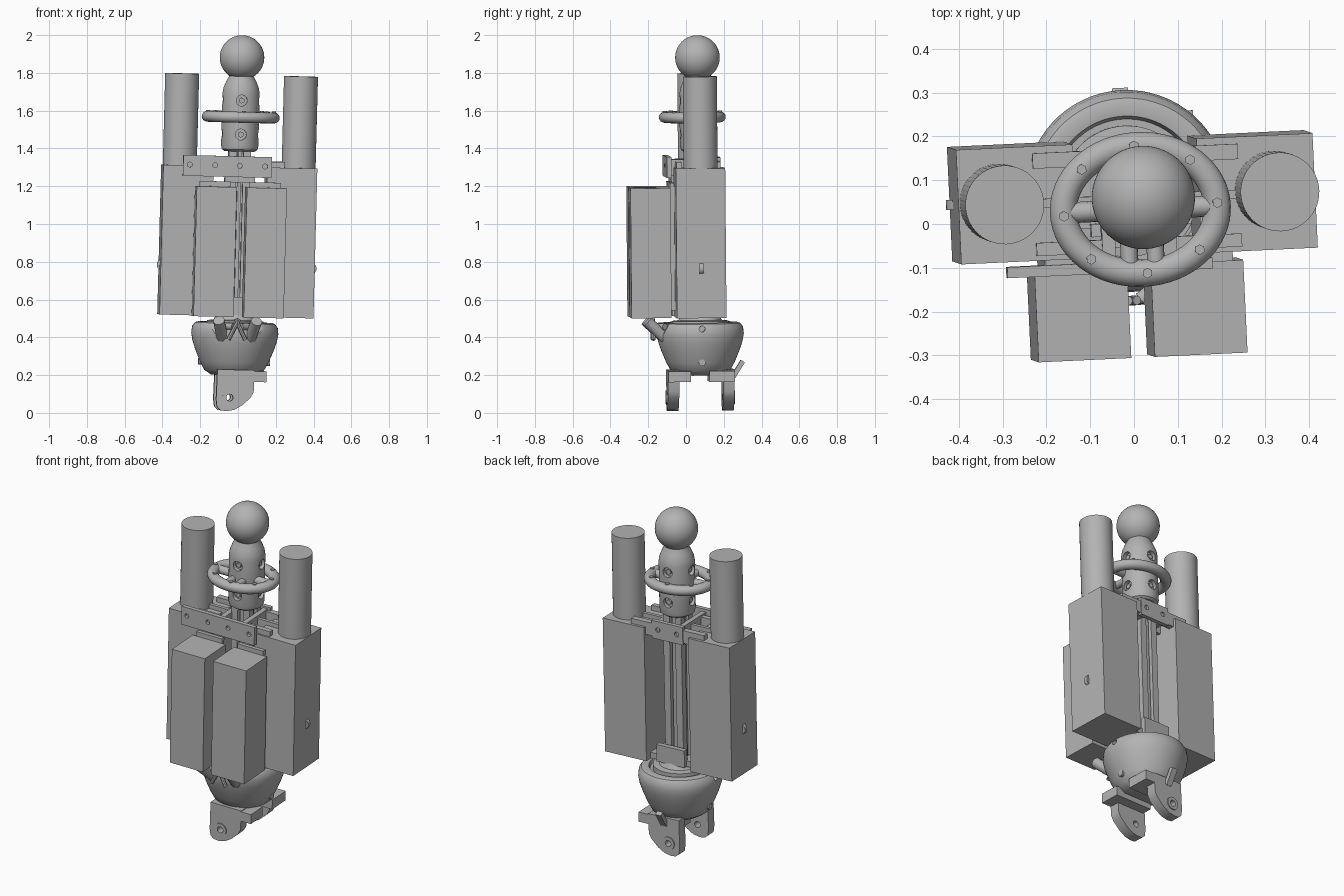
import bpy
import bmesh
from math import radians, cos, sin, pi
from mathutils import Matrix, Vector

if "Cube" in bpy.data.objects:
    bpy.data.objects.remove(bpy.data.objects["Cube"])

grey = bpy.data.materials.new("plain grey")
grey.use_nodes = True
grey.diffuse_color = (0.45, 0.45, 0.45, 1)
grey.node_tree.nodes["Principled BSDF"].inputs["Base Color"].default_value = grey.diffuse_color

# The whole assembly leans slightly and is turned a little
lean = (Matrix.Translation((-0.028, 0.079, 0)) @ Matrix.Rotation(radians(1.5), 4, "Y")
        @ Matrix.Rotation(radians(0.5), 4, "X") @ Matrix.Rotation(radians(2.7), 4, "Z"))


def finish(name, bm):
    me = bpy.data.meshes.new(name)
    bmesh.ops.recalc_face_normals(bm, faces=bm.faces)
    bm.to_mesh(me)
    bm.free()
    me.materials.append(grey)
    ob = bpy.data.objects.new(name, me)
    ob.matrix_basis = lean
    bpy.context.scene.collection.objects.link(ob)
    smooth(me)
    return ob


def smooth(me):
    for p in me.polygons:
        p.use_smooth = True
    me.set_sharp_from_angle(angle=radians(35))


def add_box(bm, x, y, z, rot=Matrix()):
    """Box from (low, high) pairs."""
    mid = Vector([(a + b) / 2 for a, b in (x, y, z)])
    size = [b - a for a, b in (x, y, z)]
    bmesh.ops.create_cube(bm, size=1, matrix=Matrix.Translation(mid) @ rot @ Matrix.Diagonal((*size, 1)))


def add_rod(bm, a, b, r, sides=24):
    a, b = Vector(a), Vector(b)
    turn = (b - a).to_track_quat("Z", "Y").to_matrix().to_4x4()
    bmesh.ops.create_cone(bm, cap_ends=True, segments=sides, radius1=r, radius2=r,
                          depth=(b - a).length, matrix=Matrix.Translation((a + b) / 2) @ turn)


def box(name, x, y, z, rot=Matrix()):
    bm = bmesh.new()
    add_box(bm, x, y, z, rot)
    return finish(name, bm)


def rods(name, items, sides=24):
    bm = bmesh.new()
    for a, b, r in items:
        add_rod(bm, a, b, r, sides)
    return finish(name, bm)


def lathe(name, profile, steps=64):
    bm = bmesh.new()
    vs = [bm.verts.new((r, 0, z)) for r, z in profile]
    es = [bm.edges.new(p) for p in zip(vs, vs[1:])]
    bmesh.ops.spin(bm, geom=vs + es, cent=(0, 0, 0), axis=(0, 0, 1), angle=2 * pi, steps=steps)
    bmesh.ops.remove_doubles(bm, verts=bm.verts, dist=0.0001)
    return finish(name, bm)


def cut(ob, items):
    """Drill rods out of a part and bake the result."""
    tool = rods("cutter", items)
    tool.hide_render = True
    mod = ob.modifiers.new("holes", "BOOLEAN")
    mod.operation, mod.solver, mod.object = "DIFFERENCE", "EXACT", tool
    bpy.context.view_layer.update()
    me = bpy.data.meshes.new_from_object(ob.evaluated_get(bpy.context.evaluated_depsgraph_get()))
    ob.modifiers.clear()
    ob.data = me
    smooth(me)
    bpy.data.objects.remove(tool)


def around(angle, r, z):
    return (r * cos(angle), r * sin(angle), z)


quarters = [k * pi / 2 for k in range(4)]

# Side boxes with tubes, front boxes and their mounting plates
for side, s in (("left", 1), ("right", -1)):
    def span(a, b):
        return tuple(sorted((s * a, s * b)))
    box(side + "_side_box", span(0.142, 0.408), (-0.141, 0.121), (0.512, 1.305))
    rods(side + "_tube", [((s * 0.315, -0.005, 1.3), (s * 0.315, -0.005, 1.79), 0.09)], 48)
    rods(side + "_side_knob", [((s * 0.39, -0.02, 0.775), (s * 0.39, 0.002, 0.775), 0.033)])
    box(side + "_front_box", span(0.027, 0.239), (-0.374, -0.162), (0.51, 1.198))
    box(side + "_mount_plate", span(0.05, 0.215), (-0.163, -0.14), (0.55, 1.225))

# Central column of rails
bm = bmesh.new()
for sx in (-1, 1):
    for sy in (-1, 1):
        add_box(bm, sorted((sx * 0.018, sx * 0.058)), sorted((sy * 0.018, sy * 0.058)), (0.49, 1.41))
add_box(bm, (-0.045, 0.045), (-0.01, 0.01), (0.49, 1.41))
add_box(bm, (-0.01, 0.01), (-0.045, 0.045), (0.49, 1.41))
finish("column_rails", bm)

# Upper bracket
plate = box("upper_front_plate", (-0.305, 0.165), (-0.177, -0.152), (1.25, 1.36))
cut(plate, [((x, -0.2, 1.31), (x, -0.16, 1.31), 0.013) for x in (-0.27, -0.135, -0.005, 0.13)])
bm = bmesh.new()
for sx in (-1, 1):
    add_box(bm, sorted((sx * 0.055, sx * 0.085)), (-0.155, 0.1), (1.26, 1.345))
    add_box(bm, sorted((sx * 0.08, sx * 0.235)), (0.07, 0.105), (1.26, 1.335))
    add_box(bm, sorted((sx * 0.08, sx * 0.235)), (-0.13, -0.1), (1.26, 1.335))
    add_box(bm, sorted((sx * 0.08, sx * 0.235)), (-0.02, 0.0), (1.26, 1.33))
add_box(bm, (-0.08, 0.08), (-0.12, -0.055), (1.22, 1.25))
finish("upper_bracket_frame", bm)
back = box("upper_back_plate", (-0.1, 0.1), (0.085, 0.11), (1.25, 1.355))
cut(back, [((x, 0.095, 1.305), (x, 0.15, 1.305), 0.014) for x in (-0.06, 0.06)])

# Lower bracket
bm = bmesh.new()
for sy in (-1, 1):
    add_box(bm, (-0.09, 0.09), sorted((sy * 0.07, sy * 0.1)), (0.515, 0.615))
    add_box(bm, sorted((sy * 0.06, sy * 0.145)), (-0.08, 0.08), (0.515, 0.55))
finish("lower_bracket", bm)

# Collar with recessed screws
collar = lathe("collar", [(0, 1.385), (0.08, 1.385), (0.094, 1.395), (0.099, 1.415), (0.099, 1.69),
                          (0.094, 1.72), (0.08, 1.755), (0.063, 1.785), (0.058, 1.81), (0, 1.81)])
cut(collar, [(around(a, 0.075, z), around(a, 0.14, z), 0.029) for a in quarters for z in (1.475, 1.655)])
rods("collar_screws", [(around(a, 0.06, z), around(a, 0.088, z), 0.016)
                       for a in quarters for z in (1.475, 1.655)], 6)

# Ball on top
bm = bmesh.new()
bmesh.ops.create_uvsphere(bm, u_segments=48, v_segments=32, radius=0.118,
                          matrix=Matrix.Translation((0, -0.002, 1.882)))
finish("ball", bm)

# Oval ring with spokes and screws
bm = bmesh.new()
n, m = 64, 16
RX, RY, RC, RZ = 0.176, 0.146, -0.032, 1.567
loops = []
for i in range(n):
    a = 2 * pi * i / n
    loops.append([bm.verts.new(((RX + 0.031 * cos(b)) * cos(a), RC + (RY + 0.031 * cos(b)) * sin(a),
                                RZ + 0.029 * sin(b))) for b in [2 * pi * j / m for j in range(m)]])
for i in range(n):
    p, q = loops[i], loops[(i + 1) % n]
    for j in range(m):
        k = (j + 1) % m
        bm.faces.new((p[j], q[j], q[k], p[k]))
finish("ring", bm)
rods("ring_spokes", [((s * 0.08, RC, RZ), (s * 0.17, RC, RZ), 0.024) for s in (-1, 1)]
     + [((s * 0.03, -0.08, RZ), (s * 0.03, -0.16, RZ), 0.02) for s in (-1, 1)], 16)
screws = []
for k in range(8):
    a = k * pi / 4 + 0.05
    x, y = RX * cos(a), RC + RY * sin(a)
    screws.append(((x, y, RZ), (x, y, RZ + 0.033), 0.012))
rods("ring_screws", screws, 6)

# Bowl with rim and neck
bowl = lathe("bowl", [(0, 0.2), (0.12, 0.2), (0.158, 0.225), (0.182, 0.27), (0.207, 0.33), (0.224, 0.38),
                      (0.231, 0.42), (0.227, 0.455), (0.213, 0.475), (0.195, 0.481), (0.172, 0.478),
                      (0.165, 0.46), (0, 0.46)])
cut(bowl, [(around(a, 0.19, 0.45), around(a, 0.3, 0.45), 0.016) for a in (0, pi)]
    + [((s * 0.1, -0.19, 0.44), (s * 0.1, -0.3, 0.5), 0.05) for s in (-1, 1)])
lathe("neck", [(0, 0.45), (0.15, 0.45), (0.15, 0.488), (0.115, 0.492), (0.1, 0.52), (0, 0.52)])
rods("bowl_side_screws", [(around(a, 0.15, 0.27), around(a, 0.19, 0.27), 0.018) for a in (0, pi)], 12)

# Angled sockets and struts at the front of the bowl
bm = bmesh.new()
for s in (-1, 1):
    add_rod(bm, (s * 0.075, -0.19, 0.4), (s * 0.1, -0.285, 0.49), 0.03, 16)
    add_rod(bm, (s * 0.1, -0.19, 0.46), (s * 0.02, -0.25, 0.46), 0.018, 12)
    add_rod(bm, (s * 0.045, -0.25, 0.39), (-s * 0.01, -0.25, 0.5), 0.011, 8)
finish("front_sockets", bm)

# Tilted tab on the back of the bowl
box("back_tab", (-0.018, 0.018), (0.185, 0.21), (0.18, 0.28), Matrix.Rotation(radians(-32), 4, "X"))

# Foot lugs: shaped plates with a pin hole and a raised boss
outline = [(-0.095, 0.23), (-0.098, 0.07), (-0.092, 0.03), (-0.072, 0.013), (-0.04, 0.01), (0.0, 0.018),
           (0.04, 0.042), (0.085, 0.085), (0.1, 0.115), (0.102, 0.23)]
for name, y0, y1 in (("front_foot", -0.178, -0.118), ("back_foot", 0.115, 0.175)):
    bm = bmesh.new()
    face = bm.faces.new([bm.verts.new((x, y0, z)) for x, z in outline])
    new = bmesh.ops.extrude_face_region(bm, geom=[face])["geom"]
    bmesh.ops.translate(bm, vec=(0, y1 - y0, 0), verts=[v for v in new if isinstance(v, bmesh.types.BMVert)])
    foot = finish(name, bm)
    cut(foot, [((-0.027, y0 - 0.1, 0.082), (-0.027, y1 + 0.1, 0.082), 0.018)])
    outer, s = (y0, -1) if y0 < 0 else (y1, 1)
    boss = rods(name + "_boss", [((-0.027, outer - s * 0.01, 0.082), (-0.027, outer + s * 0.006, 0.082), 0.038)])
    cut(boss, [((-0.027, outer - 0.1, 0.082), (-0.027, outer + 0.1, 0.082), 0.018)])
    inner = (y0, y1 + 0.06) if s < 0 else (y0 - 0.075, y1)
    box(name + "_shelf", (-0.085, 0.165), inner, (0.168, 0.225))
